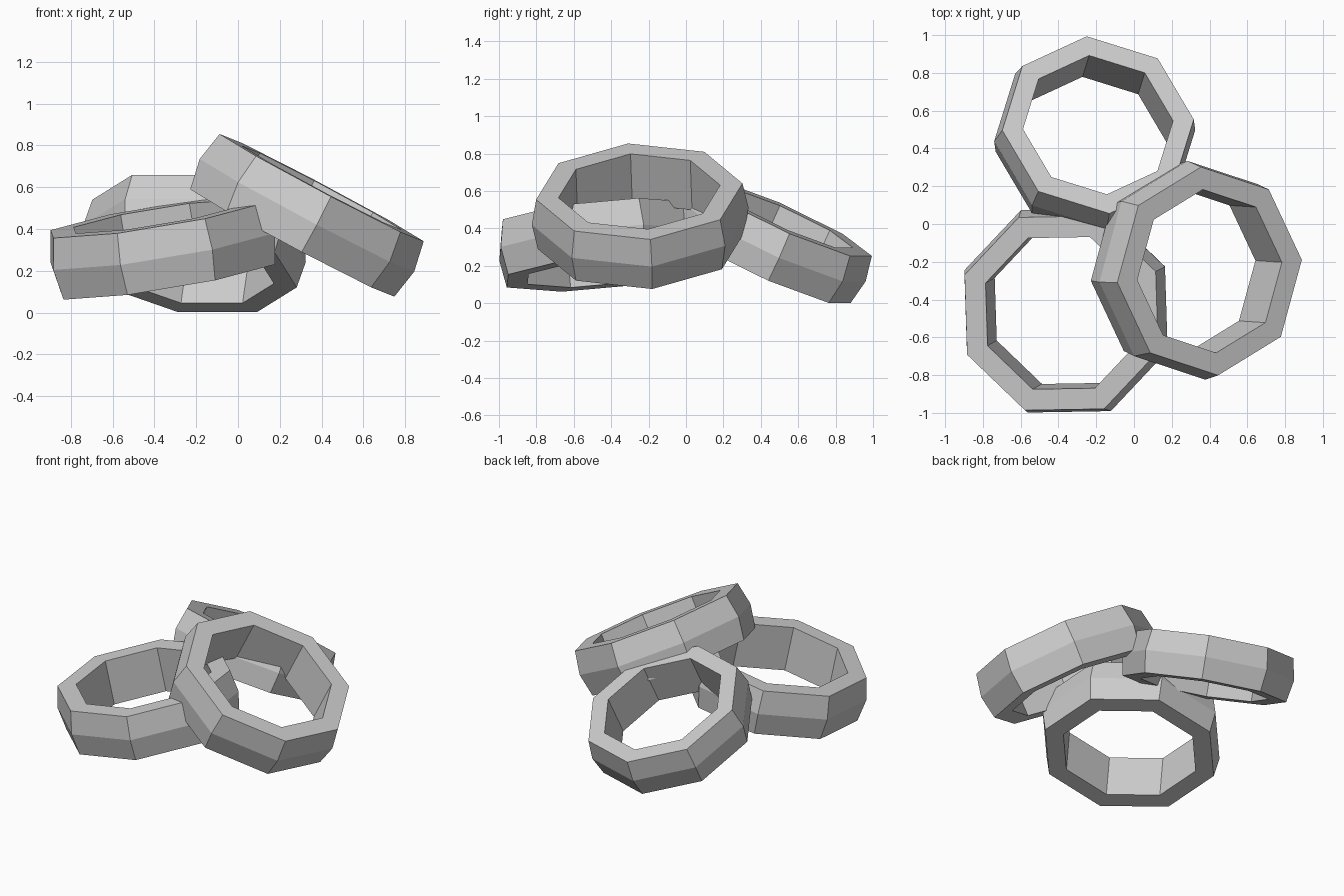
import bpy
import bmesh
import math
from mathutils import Vector

cube = bpy.data.objects.get("Cube")
if cube:
    bpy.data.objects.remove(cube, do_unlink=True)

# One plain grey for every ring
grey = bpy.data.materials.new("light_grey")
grey.use_nodes = True
grey.diffuse_color = (0.6, 0.6, 0.6, 1)
grey.node_tree.nodes["Principled BSDF"].inputs["Base Color"].default_value = (0.6, 0.6, 0.6, 1)

SIDES = 8
# Cross-section (radius, height): flat inner wall, ridged outer wall
PROFILE = [(0.435, -0.15), (0.555, -0.15), (0.583, 0), (0.555, 0.15), (0.435, 0.15)]


def ring(name, centre, normal, corner, scale=1.0):
    """Eight-sided ring facing along normal, with one corner above the given x, y direction."""
    n = Vector(normal).normalized()
    dx, dy = corner
    u = Vector((dx, dy, -(n.x * dx + n.y * dy) / n.z)).normalized()
    v = n.cross(u)
    bm = bmesh.new()
    loops = []
    for i in range(SIDES):
        a = 2 * math.pi * i / SIDES
        out = u * math.cos(a) + v * math.sin(a)
        loops.append([bm.verts.new((out * r + n * h) * scale) for r, h in PROFILE])
    count = len(PROFILE)
    for i in range(SIDES):
        here, there = loops[i], loops[(i + 1) % SIDES]
        for j in range(count):
            k = (j + 1) % count
            bm.faces.new((here[j], there[j], there[k], here[k]))
    bmesh.ops.recalc_face_normals(bm, faces=bm.faces)
    mesh = bpy.data.meshes.new(name)
    bm.to_mesh(mesh)
    bm.free()
    mesh.materials.append(grey)
    obj = bpy.data.objects.new(name, mesh)
    obj.location = centre
    bpy.context.collection.objects.link(obj)
    return obj


# Three rings leaning on one another
ring("front_ring", (-0.36, -0.458, 0.312), (-0.162, -0.093, 0.982), (0.915, 0.404))
ring("back_ring", (-0.208, 0.468, 0.33), (0.127, 0.407, 0.904), (-0.127, 0.992), 0.927)
ring("leaning_ring", (0.33, -0.245, 0.465), (0.4675, -0.031, 0.883), (0.49, 0.06))
